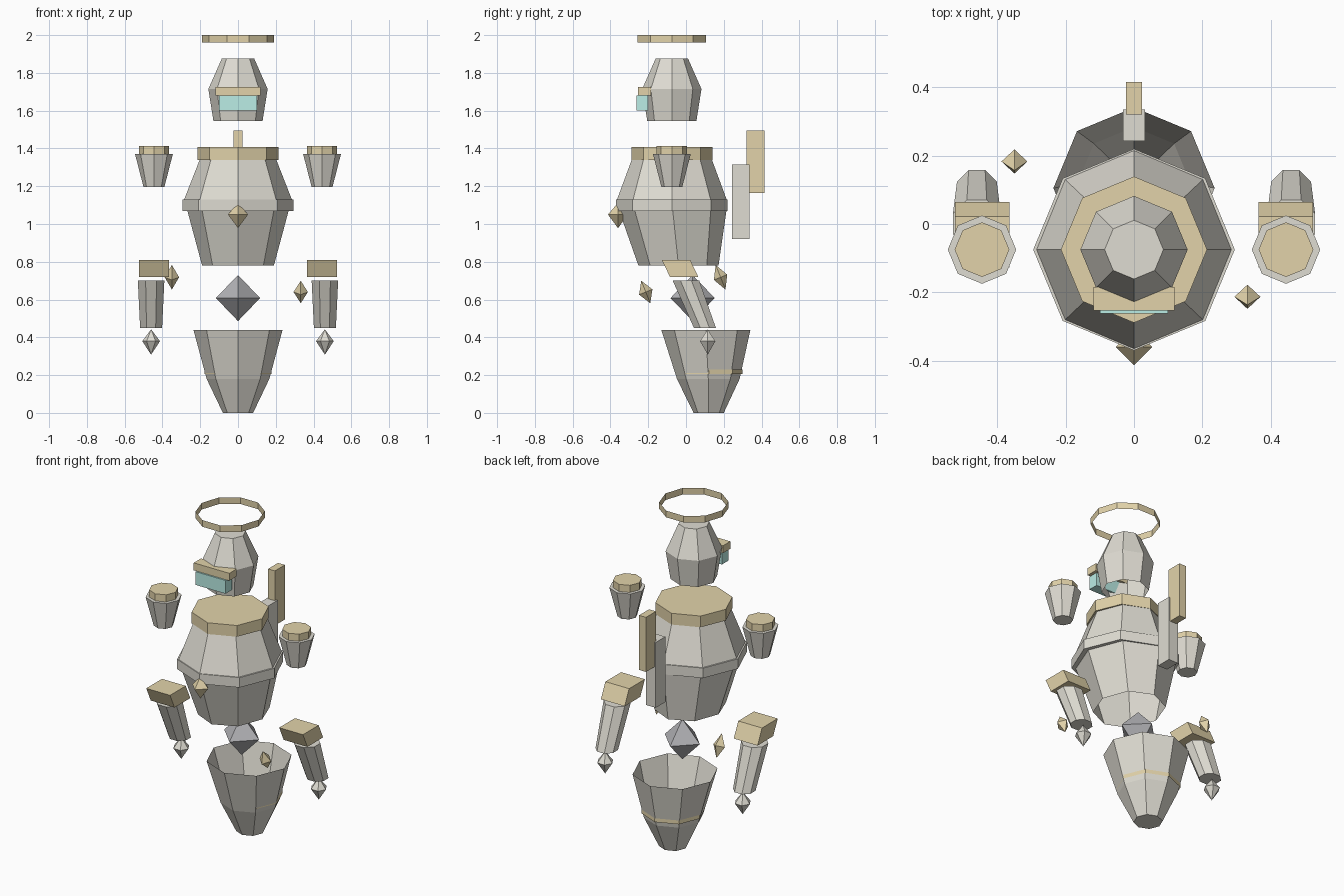
import bpy, bmesh
from math import pi, cos, sin, sqrt

if "Cube" in bpy.data.objects:
    bpy.data.objects.remove(bpy.data.objects["Cube"])


def colour(name, rgb):
    m = bpy.data.materials.new(name)
    m.diffuse_color = (*rgb, 1)
    m.use_nodes = True
    m.node_tree.nodes["Principled BSDF"].inputs["Base Color"].default_value = m.diffuse_color
    return m


STONE = colour("stone", (0.74, 0.72, 0.65))
GOLD = colour("gold", (0.76, 0.65, 0.40))
DARK = colour("dark_gem", (0.45, 0.45, 0.47))
TEAL = colour("teal", (0.50, 0.85, 0.79))


def loft(name, mat, loc, sections, n=8, turn=0.0, bottom=True, top=True, tilt=0.0):
    """Stack n-sided rings given as (y offset, z, rx, ry) from bottom to top."""
    bm = bmesh.new()
    rings = []
    for dy, z, rx, ry in sections:
        rings.append([bm.verts.new((rx * cos(turn + 2 * pi * i / n),
                                    dy + ry * sin(turn + 2 * pi * i / n), z))
                      for i in range(n)])
    for a, b in zip(rings, rings[1:]):
        for i in range(n):
            j = (i + 1) % n
            bm.faces.new((a[i], a[j], b[j], b[i]))
    if bottom:
        bm.faces.new(rings[0][::-1])
    if top:
        bm.faces.new(rings[-1])
    bmesh.ops.remove_doubles(bm, verts=bm.verts, dist=1e-5)
    me = bpy.data.meshes.new(name)
    bm.to_mesh(me)
    bm.free()
    me.materials.append(mat)
    ob = bpy.data.objects.new(name, me)
    ob.location = loc
    ob.rotation_euler.x = tilt
    bpy.context.collection.objects.link(ob)
    return ob


def box(name, mat, x, y, z, shear=0.0):
    """Box from (min, max) ranges; shear slides the top edge in y."""
    rx, ry = (x[1] - x[0]) / sqrt(2), (y[1] - y[0]) / sqrt(2)
    loc = ((x[0] + x[1]) / 2, (y[0] + y[1]) / 2, 0)
    return loft(name, mat, loc, [(0, z[0], rx, ry), (shear, z[1], rx, ry)], 4, pi / 4)


def gem(name, mat, loc, r, down, up, n=4, tilt=0.0):
    return loft(name, mat, loc, [(0, -down, 0, 0), (0, 0, r, r), (0, up, 0, 0)],
                n, 0, False, False, tilt)


Y = -0.075  # axis of the upper body

# Tapered lower body, hollow and open at the top, with a thin gold band
loft("lower_body", STONE, (0, 0, 0),
     [(0.12, 0, 0.08, 0.08), (0.118, 0.18, 0.166, 0.166), (0.105, 0.44, 0.236, 0.236)],
     top=False)
loft("lower_band", GOLD, (0, 0.122, 0),
     [(0, 0.207, 0.177, 0.177), (0, 0.23, 0.177, 0.177)], bottom=False, top=False)

# Floating waist gem
gem("waist_gem", DARK, (0, 0.035, 0.608), 0.117, 0.122, 0.122)

# Torso: hollow belly, belt, chest and collar
loft("belly", STONE, (0, 0, 0),
     [(-0.04, 0.78, 0.19, 0.212), (-0.07, 1.07, 0.268, 0.284)], bottom=False, top=False)
loft("belt", STONE, (0, Y, 0), [(0, 1.07, 0.295, 0.295), (0, 1.13, 0.295, 0.295)])
loft("chest", STONE, (0, Y, 0), [(0, 1.13, 0.285, 0.29), (0, 1.36, 0.195, 0.205)])
loft("collar", GOLD, (0, Y, 0), [(0, 1.34, 0.214, 0.214), (0, 1.408, 0.214, 0.214)])
gem("chest_gem", GOLD, (0, -0.36, 1.05), 0.053, 0.072, 0.062)

# Head open underneath, with visor, brow and halo
loft("head", STONE, (0, Y, 0),
     [(0, 1.545, 0.13, 0.13), (0, 1.715, 0.157, 0.157), (0, 1.875, 0.086, 0.086)],
     bottom=False)
box("visor", TEAL, (-0.10, 0.10), (-0.262, -0.20), (1.60, 1.68))
box("brow", GOLD, (-0.119, 0.119), (-0.253, -0.184), (1.68, 1.725))
loft("halo", GOLD, (0, Y, 0), [(0, 1.96, 0.19, 0.19), (0, 2.0, 0.19, 0.19)],
     n=10, bottom=False, top=False)

# Back fins
box("back_fin_lower", STONE, (-0.032, 0.032), (0.243, 0.335), (0.92, 1.315))
box("back_fin_upper", GOLD, (-0.023, 0.023), (0.32, 0.415), (1.165, 1.495))

# Mirrored shoulders and arms
for side, s in (("left", -1), ("right", 1)):
    loft("shoulder_" + side, STONE, (s * 0.445, Y, 0),
         [(0, 1.195, 0.055, 0.055), (0, 1.37, 0.1, 0.1)])
    loft("shoulder_cap_" + side, GOLD, (s * 0.445, Y, 0),
         [(0, 1.365, 0.08, 0.08), (0, 1.413, 0.08, 0.08)])
    box("cuff_" + side, GOLD, sorted((s * 0.365, s * 0.524)), (-0.085, 0.065),
        (0.72, 0.81), -0.043)
    loft("forearm_" + side, STONE, (s * 0.46, 0, 0),
         [(0.10, 0.45, 0.063, 0.063), (0, 0.70, 0.076, 0.076)], turn=pi / 8)
    gem("hand_" + side, STONE, (s * 0.46, 0.115, 0.38), 0.047, 0.072, 0.062, 6)

# Loose floating shards
gem("shard_left", GOLD, (-0.35, 0.183, 0.718), 0.038, 0.07, 0.07, tilt=0.38)
gem("shard_right", GOLD, (0.332, -0.213, 0.64), 0.038, 0.064, 0.064, tilt=0.38)
